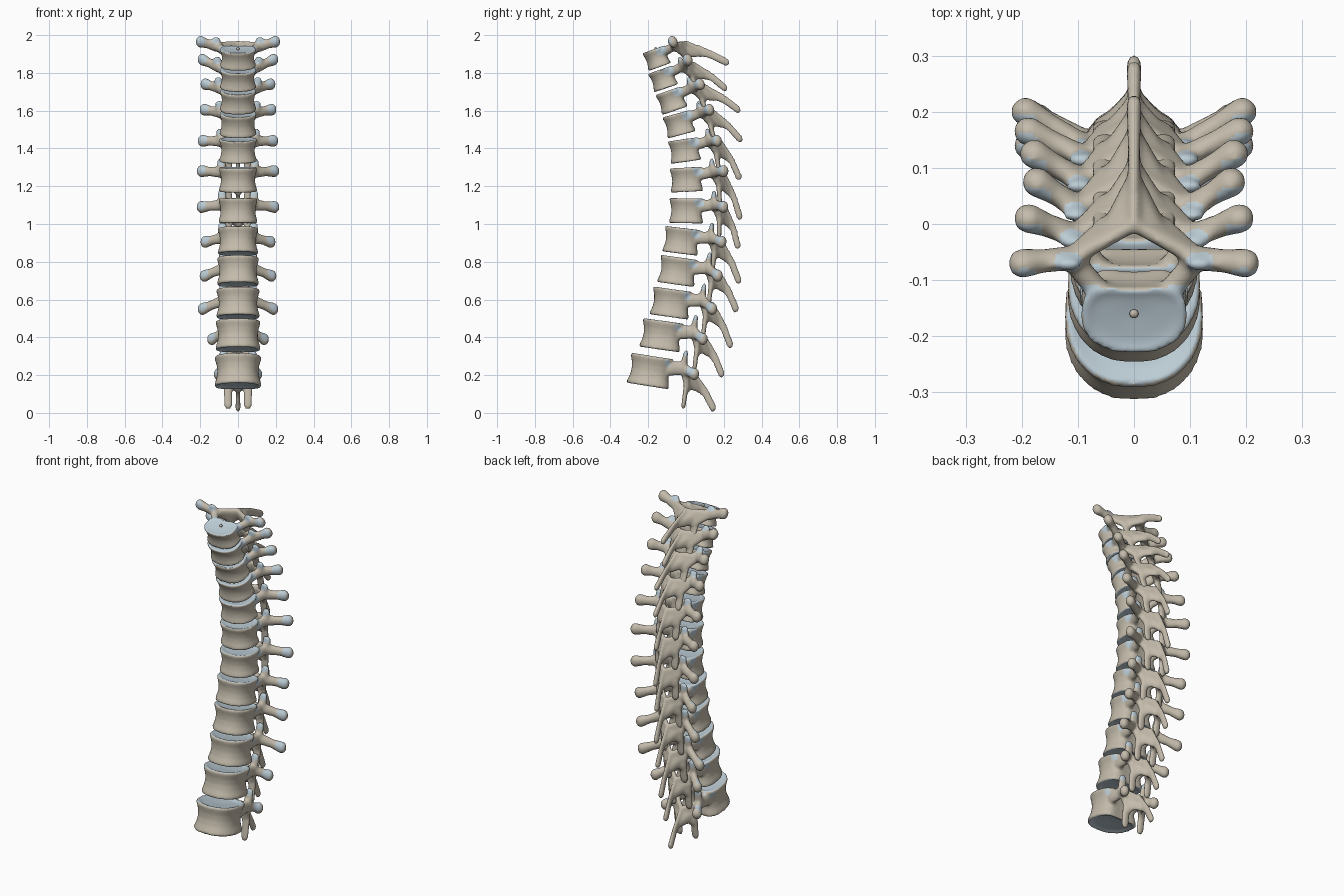
import bpy, bmesh
from math import sin, cos, pi, radians
from mathutils import Vector, Matrix

if "Cube" in bpy.data.objects:
    bpy.data.objects.remove(bpy.data.objects["Cube"])

# body y, body z, tilt, transverse tip x/y/z, spinous tip y/z  (top to bottom)
LEVELS = [
    (-.150, 1.88, 20, .225, -.07, 1.965, .23, 1.835),
    (-.115, 1.77, 19, .215, .01, 1.87, .22, 1.70),
    (-.070, 1.655, 19, .20, .075, 1.74, .29, 1.585),
    (-.030, 1.53, 15, .205, .125, 1.605, .30, 1.43),
    (.000, 1.39, 8, .215, .165, 1.44, .295, 1.23),
    (.010, 1.235, 3, .22, .20, 1.28, .30, 1.02),
    (.010, 1.07, -1, .22, .20, 1.09, .29, .865),
    (-.015, .91, -7, .20, .19, .905, .295, .68),
    (-.035, .75, -8, .205, .17, .725, .28, .53),
    (-.070, .58, -8, .215, .14, .55, .25, .34),
    (-.120, .41, -8, .165, .09, .39, .205, .185),
    (-.180, .22, -9, .13, .045, .205, .16, .005),
]


def material(name, col):
    m = bpy.data.materials.new(name)
    m.diffuse_color = (*col, 1)
    m.use_nodes = True
    m.node_tree.nodes["Principled BSDF"].inputs["Base Color"].default_value = m.diffuse_color
    return m


BONE = material("bone", (.55, .50, .41))
CARTILAGE = material("cartilage", (.50, .60, .66))


def hull(bm, *blobs):
    """Convex skin around ellipsoids given as (centre, radii)."""
    part = bmesh.new()
    for c, r in blobs:
        bmesh.ops.create_uvsphere(part, u_segments=14, v_segments=9, radius=1,
                                  matrix=Matrix.Translation(c) @ Matrix.Diagonal((*r, 1)))
    pts = [v.co.copy() for v in part.verts]
    part.free()
    vs = [bm.verts.new(p) for p in pts]
    res = bmesh.ops.convex_hull(bm, input=vs, use_existing_faces=False)
    junk = {g for g in res["geom_interior"] + res["geom_unused"]
            if isinstance(g, bmesh.types.BMVert) and g.is_valid}
    bmesh.ops.delete(bm, geom=list(junk), context="VERTS")


def centrum(bm, w, d, h):
    """Waisted drum with dished ends and a notched back."""
    n, rings = 40, []
    for s, z in [(.02, -.40), (.72, -.43), (.95, -.5), (1, -.44), (.9, -.2), (.87, 0),
                 (.9, .2), (1, .44), (.95, .5), (.72, .43), (.02, .40)]:
        ring = []
        for i in range(n):
            c, q = cos(2 * pi * i / n), sin(2 * pi * i / n)
            x = w * (1 if c > 0 else -1) * abs(c) ** .85
            y = d / 2 * q if q < 0 else d / 2 * (q ** .7 - .2 * q ** 6)
            ring.append(bm.verts.new((x * s, y * s, z * h)))
        rings.append(ring)
    for a, b in zip(rings, rings[1:]):
        for i in range(n):
            j = (i + 1) % n
            bm.faces.new((a[i], a[j], b[j], b[i]))
    bm.faces.new(rings[0][::-1])
    bm.faces.new(rings[-1])


def vertebra(k, by, bz, tilt, tx, ty, tz, sy, sz):
    t = k / 11
    h, d, w = .105 + .06 * t, .14 + .11 * t, .097 + .028 * t * t
    px = .073 + .04 * (1 - t) ** 2
    rot = Matrix.Rotation(radians(tilt), 3, 'X')

    def local(x, y, z):
        return rot.transposed() @ Vector((x, y - by, z - bz))

    bm = bmesh.new()
    centrum(bm, w, d, h)
    tip = local(0, sy - .017, sz + .022)
    S = Vector((0, d / 2 + .095, 0))
    facets = []
    for m in (-1, 1):
        P = Vector((m * px, d / 2 + .035, .25 * h))
        # pedicle
        hull(bm, ((m * w * .62, d / 2 - .035, .18 * h), (.022, .02, .24 * h)),
             (P, (.02, .02, .22 * h)))
        # transverse process with knobbed end
        T = local(m * (tx - .027), ty, tz)
        neck = P.lerp(T, .6)
        hull(bm, (P, (.022, .02, .032)), (neck, (.02, .021, .025)))
        hull(bm, (neck, (.02, .021, .025)), (T, (.027, .026, .033)))
        # superior articular process
        top = P + Vector((m * .004, .002, .035 + .045 * t))
        hull(bm, (P, (.026, .02, .02)), (top, (.024, .012, .018)))
        # lamina and inferior articular process
        low = Vector((m * .052, d / 2 + .068, -.7 * h - .03))
        hull(bm, (P, (.018, .015, .025)), (S, (.012, .016, .035)),
             ((m * .045, d / 2 + .075, -.35 * h), (.022, .014, .03)))
        hull(bm, ((m * .055, d / 2 + .065, -.1 * h), (.022, .014, .03)),
             (low, (.023, .012, .028)))
        # flare of the lamina into the spine
        hull(bm, ((m * .045, d / 2 + .072, -.15 * h), (.015, .014, .035)),
             (S.lerp(tip, .4), (.008, .014, .022)), (S, (.01, .014, .03)))
        facets += [(T + Vector((0, -.02, .012)), .027), (top, .025),
                   (Vector((m * w, d / 2 - .04, .3 * h)), .03)]
    # spinous process
    mid = S.lerp(tip, .55) + Vector((0, .008, .006))
    hull(bm, (S, (.014, .018, .04)), (mid, (.011, .018, .027)))
    hull(bm, (mid, (.011, .018, .027)), (tip, (.014, .018, .022)))

    bmesh.ops.recalc_face_normals(bm, faces=bm.faces[:])
    me = bpy.data.meshes.new("vertebra_raw")
    bm.to_mesh(me)
    bm.free()
    ob = bpy.data.objects.new(f"vertebra_{k + 1:02d}", me)
    bpy.context.collection.objects.link(ob)

    # fuse the parts into one smooth bone
    r = ob.modifiers.new("fuse", 'REMESH')
    r.mode, r.voxel_size = 'VOXEL', .008
    s = ob.modifiers.new("soften", 'SMOOTH')
    s.factor, s.iterations = .5, 4
    fused = bpy.data.meshes.new_from_object(
        ob.evaluated_get(bpy.context.evaluated_depsgraph_get()))
    ob.modifiers.clear()
    ob.data = fused
    fused.name = ob.name
    fused.materials.clear()
    fused.materials.append(BONE)
    fused.materials.append(CARTILAGE)

    # cartilage on end plates and joint facets
    for f in fused.polygons:
        c, nrm = f.center, f.normal
        plate = (abs(nrm.z) > .75 and .36 * h < abs(c.z) < .56 * h
                 and c.y < d / 2 - .012 and abs(c.x) < w)
        joint = any((c - p).length < rad for p, rad in facets)
        f.material_index = 1 if plate or joint else 0
        f.use_smooth = True
    ob.location = (0, by, bz)
    ob.rotation_euler.x = radians(tilt)


for k, row in enumerate(LEVELS):
    vertebra(k, *row)

# small bead on the top end plate
bpy.ops.mesh.primitive_uv_sphere_add(segments=16, ring_count=8, radius=.008,
                                     location=(0, -.16, 1.928))
bead = bpy.context.object
bead.name = "top_bead"
bead.data.materials.append(BONE)
bpy.ops.object.shade_smooth()
